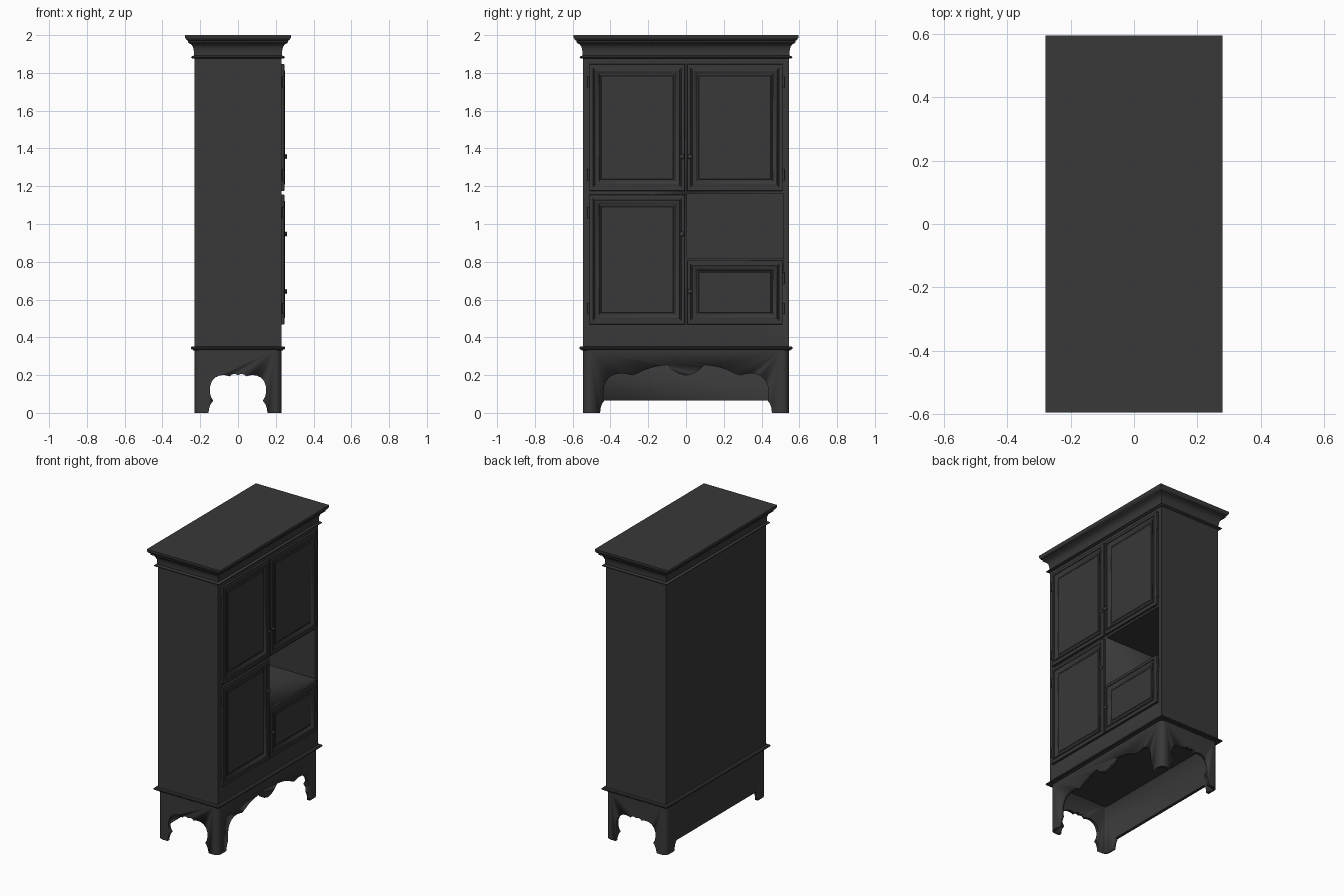
import bpy, bmesh, math
from mathutils import Vector

if "Cube" in bpy.data.objects:
    bpy.data.objects.remove(bpy.data.objects["Cube"])

HX, HY = 0.23, 0.545          # half depth and half width of the carcass
wood = bpy.data.materials.new("dark_wood")
wood.diffuse_color = (0.04, 0.04, 0.04, 1)
wood.use_nodes = True
wood.node_tree.nodes["Principled BSDF"].inputs["Base Color"].default_value = wood.diffuse_color


def finish(bm, name, angle=35):
    bmesh.ops.recalc_face_normals(bm, faces=bm.faces)
    me = bpy.data.meshes.new(name)
    bm.to_mesh(me)
    bm.free()
    ob = bpy.data.objects.new(name, me)
    bpy.context.collection.objects.link(ob)
    me.materials.append(wood)
    select(ob)
    bpy.ops.object.shade_smooth_by_angle(angle=math.radians(angle))
    return ob


def select(ob):
    bpy.ops.object.select_all(action='DESELECT')
    bpy.context.view_layer.objects.active = ob
    ob.select_set(True)


def place(axis, u, v, d):
    return {'x': (d, u, v), 'y': (u, d, v), 'z': (u, v, d)}[axis]


def prism(name, pts, axis, a, b):
    """Outline extruded along an axis from a to b."""
    bm = bmesh.new()
    face = bm.faces.new([bm.verts.new(place(axis, u, v, a)) for u, v in pts])
    ext = bmesh.ops.extrude_face_region(bm, geom=[face])['geom']
    move = Vector(place(axis, 0, 0, b - a))
    bmesh.ops.translate(bm, vec=move, verts=[g for g in ext if isinstance(g, bmesh.types.BMVert)])
    return finish(bm, name)


def stepped(name, axis, u0, u1, v0, v1, profile):
    """Rectangle swept through (overhang, height) steps, with capped ends."""
    bm = bmesh.new()
    rings = []
    for o, d in profile:
        corners = ((u0 - o, v0 - o), (u1 + o, v0 - o), (u1 + o, v1 + o), (u0 - o, v1 + o))
        rings.append([bm.verts.new(place(axis, u, v, d)) for u, v in corners])
    for r, s in zip(rings, rings[1:]):
        for i in range(4):
            j = (i + 1) % 4
            bm.faces.new((r[i], r[j], s[j], s[i]))
    bm.faces.new(rings[0])
    bm.faces.new(rings[-1])
    return finish(bm, name)


def rect(u0, u1, v0, v1):
    return [(u0, v0), (u1, v0), (u1, v1), (u0, v1)]


def rounded(hx, hy, r, n=6):
    pts = []
    for k, (sx, sy) in enumerate(((1, 1), (-1, 1), (-1, -1), (1, -1))):
        for i in range(n + 1):
            a = math.pi / 2 * (k + i / n)
            pts.append((sx * (hx - r) + r * math.cos(a), sy * (hy - r) + r * math.sin(a)))
    return pts


def mirrored(half):
    """Half outline from the foot to the centre line, mirrored and closed below ground."""
    pts = half + [(-u, v) for u, v in reversed(half) if u != 0]
    return [(half[0][0], -0.05)] + pts + [(-half[0][0], -0.05)]


def cut(ob, cutter):
    mod = ob.modifiers.new("cut", 'BOOLEAN')
    mod.operation, mod.solver, mod.object = 'DIFFERENCE', 'EXACT', cutter
    select(ob)
    while ob.modifiers[0] != mod:
        bpy.ops.object.modifier_move_up(modifier="cut")
    bpy.ops.object.modifier_apply(modifier="cut")
    bpy.data.objects.remove(cutter)


# Carcass with the open niche
body = prism("cabinet_body", rect(-HX, HX, -HY, HY), 'z', 0.34, 1.9)
cut(body, prism("niche_cutter", rect(0.005, 0.513, 0.82, 1.162), 'x', -0.21, 0.3))

# Cornice: bead, cove and top lip
cornice = [(0, 1.876), (0.013, 1.877), (0.018, 1.881), (0.018, 1.885), (0.013, 1.889), (0.003, 1.891),
           (0.003, 1.908), (0.005, 1.925), (0.010, 1.94), (0.018, 1.951), (0.030, 1.958),
           (0.034, 1.96), (0.034, 1.970), (0.041, 1.973), (0.046, 1.981), (0.050, 1.987), (0.050, 2.0)]
stepped("cornice", 'z', -HX, HX, -HY, HY, cornice)

# Waist moulding above the base
waist = [(-0.01, 0.33), (0.007, 0.33), (0.009, 0.336), (0.017, 0.337), (0.020, 0.341),
         (0.020, 0.346), (0.015, 0.351), (0.0, 0.352)]
stepped("waist_moulding", 'z', -HX, HX, -HY, HY, waist)

# Base plinth with rounded corners and shaped openings
base = prism("base_plinth", rounded(HX, HY, 0.035), 'z', 0, 0.335)
cut(base, prism("hollow_cutter", rounded(HX - 0.02, HY - 0.02, 0.015), 'z', -0.1, 0.5))
front = [(-0.455, 0), (-0.452, 0.025), (-0.445, 0.048), (-0.435, 0.064), (-0.437, 0.10), (-0.434, 0.14),
         (-0.422, 0.17), (-0.40, 0.193), (-0.37, 0.206), (-0.34, 0.209), (-0.31, 0.205), (-0.285, 0.198),
         (-0.255, 0.209), (-0.22, 0.227), (-0.18, 0.240), (-0.14, 0.249), (-0.10, 0.253), (-0.088, 0.245),
         (-0.07, 0.227), (-0.04, 0.208), (0, 0.198)]
side = [(-0.156, 0), (-0.153, 0.025), (-0.144, 0.048), (-0.131, 0.063), (-0.143, 0.085), (-0.149, 0.11),
        (-0.148, 0.14), (-0.138, 0.168), (-0.120, 0.188), (-0.095, 0.199), (-0.068, 0.200),
        (-0.042, 0.193), (-0.034, 0.203), (-0.018, 0.207), (0, 0.200)]
back = [(-0.455, 0), (-0.452, 0.025), (-0.445, 0.048), (-0.432, 0.066)]
cut(base, prism("front_cutter", mirrored(front), 'x', 0.15, 0.4))
cut(base, prism("back_cutter", mirrored(back), 'x', -0.4, -0.15))
cut(base, prism("side_cutter", mirrored(side), 'y', -0.8, 0.8))

# Panelled doors: frame, raised bead, sunk panel
panel = [(0, 0.225), (0, 0.243), (-0.002, 0.245), (-0.020, 0.245), (-0.021, 0.241), (-0.028, 0.241),
         (-0.030, 0.246), (-0.035, 0.248), (-0.040, 0.246), (-0.046, 0.240), (-0.051, 0.238),
         (-0.053, 0.235), (-0.060, 0.235), (-0.064, 0.238)]
# name, side of the centre line, bottom, top, knob height
doors = [("upper_left_door", -1, 1.175, 1.847, 1.357), ("upper_right_door", 1, 1.175, 1.847, 1.357),
         ("lower_left_door", -1, 0.468, 1.155, 0.947), ("lower_right_door", 1, 0.468, 0.808, 0.643)]
knob = [(0.007, 0), (0.006, 0.006), (0.009, 0.008), (0.013, 0.012), (0.012, 0.016), (0.007, 0.019)]


def turned(name, profile, pos, n=16):
    """Turned shape along +x."""
    bm = bmesh.new()
    rings = [[bm.verts.new((pos[0] + d, pos[1] + r * math.cos(2 * math.pi * i / n),
                            pos[2] + r * math.sin(2 * math.pi * i / n))) for i in range(n)] for r, d in profile]
    for r, s in zip(rings, rings[1:]):
        for i in range(n):
            bm.faces.new((r[i], r[(i + 1) % n], s[(i + 1) % n], s[i]))
    bm.faces.new(rings[0])
    bm.faces.new(rings[-1])
    return finish(bm, name, 50)


for name, s, z0, z1, kz in doors:
    ya, yb = sorted((s * 0.005, s * 0.512))
    stepped(name, 'x', ya, yb, z0, z1, panel)
    turned(name + "_knob", knob, (0.241, s * 0.021, kz))
    # Barrel hinges on the outer edge
    for k, z in enumerate((z0 + 0.085, z1 - 0.095)):
        bpy.ops.mesh.primitive_cylinder_add(vertices=12, radius=0.006, depth=0.06, location=(0.24, s * 0.516, z))
        hinge = bpy.context.object
        hinge.name = f"{name}_hinge_{k + 1}"
        hinge.data.materials.append(wood)
        bpy.ops.object.shade_smooth_by_angle(angle=math.radians(35))
